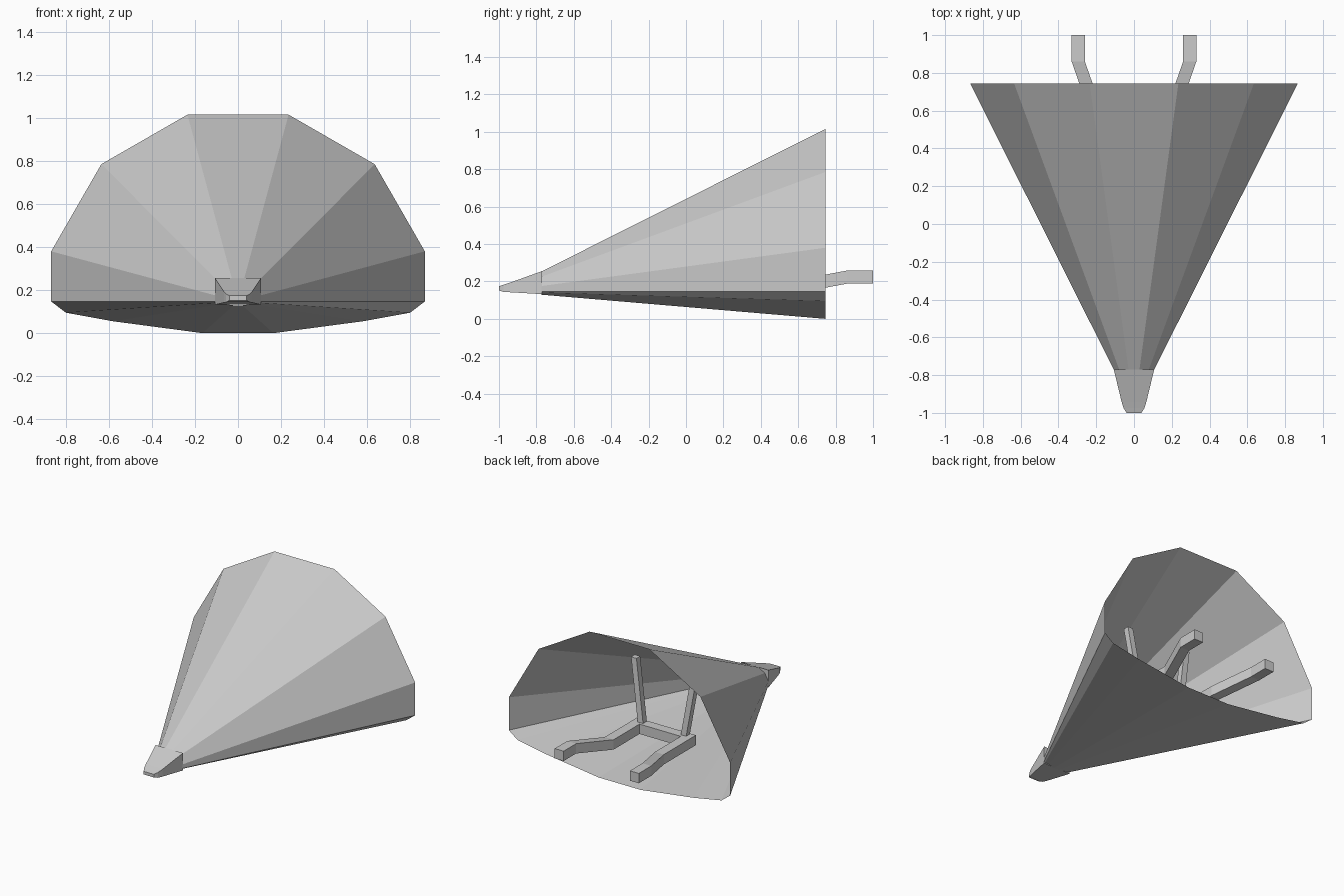
import bpy
import bmesh
from mathutils import Vector

if "Cube" in bpy.data.objects:
    bpy.data.objects.remove(bpy.data.objects["Cube"])


def loft(name, rings, caps=True):
    """Join matching closed rings of points with flat faces."""
    bm = bmesh.new()
    vr = [[bm.verts.new(p) for p in ring] for ring in rings]
    n = len(vr[0])
    for a, b in zip(vr, vr[1:]):
        for i in range(n):
            j = (i + 1) % n
            bm.faces.new((a[i], a[j], b[j], b[i]))
    if caps:
        bm.faces.new(vr[0])
        bm.faces.new(vr[-1])
    bmesh.ops.recalc_face_normals(bm, faces=bm.faces)
    mesh = bpy.data.meshes.new(name)
    bm.to_mesh(mesh)
    bm.free()
    obj = bpy.data.objects.new(name, mesh)
    bpy.context.collection.objects.link(obj)
    return obj


def bar(name, path, u, v):
    """Sweep a rectangle with half-axes u and v along a path."""
    u, v = Vector(u), Vector(v)
    return loft(name, [[Vector(p) + a * u + b * v
                        for a, b in ((-1, -1), (1, -1), (1, 1), (-1, 1))]
                       for p in path])


# Flared hollow shell, open at the back
half = [(0.235, 1.015), (0.635, 0.785), (0.868, 0.38), (0.868, 0.147),
        (0.80, 0.095), (0.58, 0.055), (0.165, 0.0)]
outline = half + [(-x, z) for x, z in reversed(half)]
Z0 = 0.147
loft("shell", [[(x * s, y, Z0 + (z - Z0) * s) for x, z in outline]
               for y, s in ((0.745, 1.0), (-0.775, 0.121))], caps=False)

# Tapered nose: y, bottom half width, top half width, bottom z, top z
sections = [(-0.77, 0.107, 0.107, 0.132, 0.255),
            (-0.94, 0.066, 0.066, 0.142, 0.194),
            (-0.975, 0.055, 0.055, 0.144, 0.182),
            (-1.0, 0.04, 0.04, 0.152, 0.174)]
loft("nose", [[(-b, y, z0), (b, y, z0), (t, y, z1), (-t, y, z1)]
              for y, b, t, z0, z1 in sections])

# Inner frame: two cranked arms, spreading posts and a cross bar
R = 0.035
for side, s in (("left", -1), ("right", 1)):
    bar(side + "_arm",
        [(s * 0.295, 1.0, 0.223), (s * 0.295, 0.86, 0.223),
         (s * 0.197, 0.58, 0.17), (s * 0.197, 0.22, 0.17)],
        (R, 0, 0), (0, 0, R))
    bar(side + "_post",
        [(s * 0.165, 0.25, 0.18), (s * 0.237, 0.226, 0.64)],
        (0.021, 0, 0), (0, 0.021, 0))
bar("cross_bar", [(-0.165, 0.255, 0.17), (0.165, 0.255, 0.17)],
    (0, R, 0), (0, 0, R))
